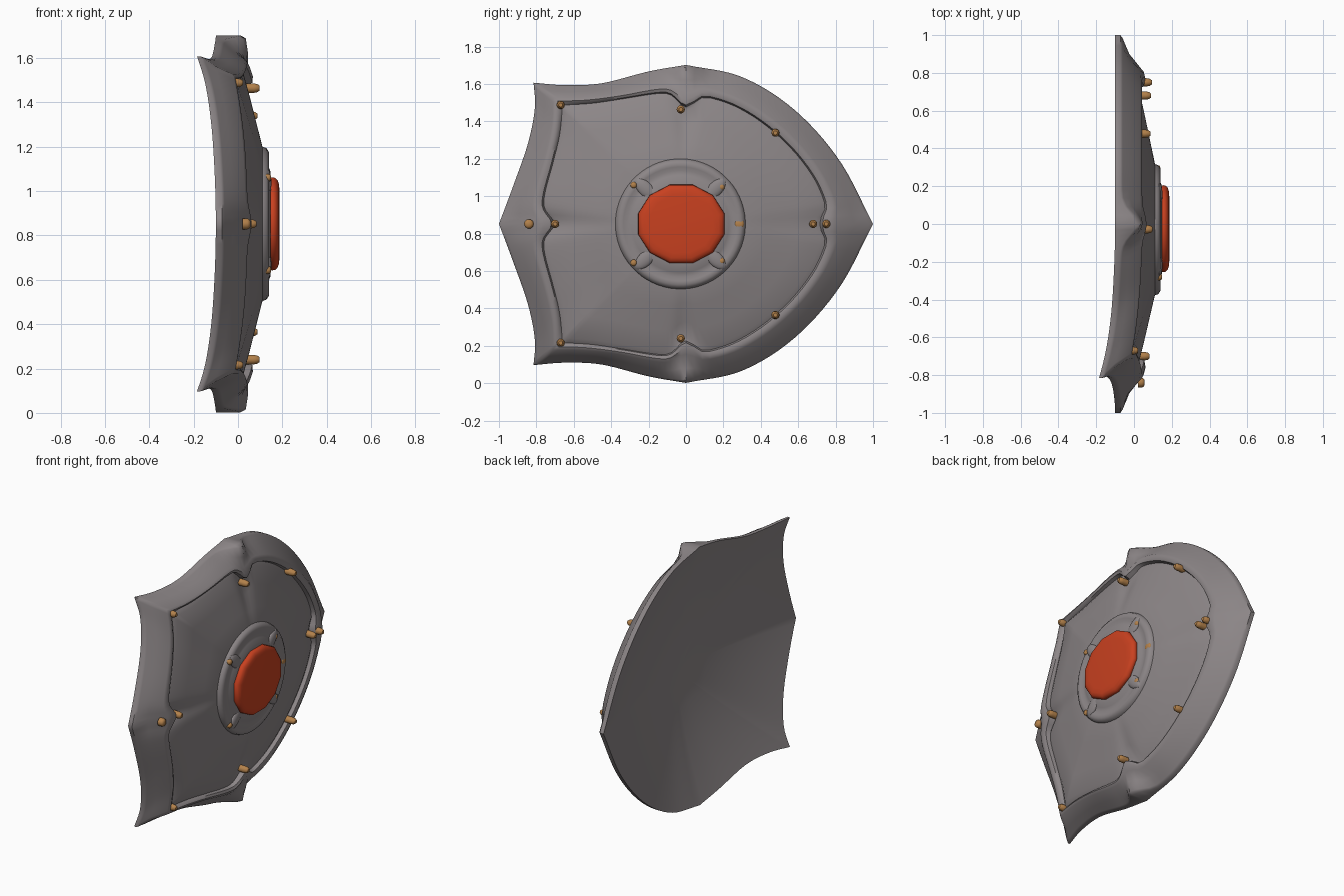
import bpy, bmesh, math
from mathutils import Vector

if "Cube" in bpy.data.objects:
    bpy.data.objects.remove(bpy.data.objects["Cube"])

ZC = 0.852      # height of the shield's long axis
N = 26          # samples per outline piece


def material(name, col):
    m = bpy.data.materials.new(name)
    m.diffuse_color = (*col, 1)
    m.use_nodes = True
    m.node_tree.nodes["Principled BSDF"].inputs["Base Color"].default_value = m.diffuse_color
    return m


STEEL = material("grey steel", (0.265, 0.24, 0.245))
RED = material("red gem", (0.58, 0.052, 0.014))
BRASS = material("brass", (0.45, 0.22, 0.07))


def finish(name, bm, mat, angle=40):
    bmesh.ops.recalc_face_normals(bm, faces=bm.faces[:])
    me = bpy.data.meshes.new(name)
    bm.to_mesh(me)
    bm.free()
    ob = bpy.data.objects.new(name, me)
    bpy.context.collection.objects.link(ob)
    me.materials.append(mat)
    bpy.ops.object.select_all(action='DESELECT')
    ob.select_set(True)
    bpy.context.view_layer.objects.active = ob
    bpy.ops.object.shade_smooth_by_angle(angle=math.radians(angle))
    return ob


def loft(name, rings, mat, angle=40):
    """Skin closed rings of (x, y, h) points; both ends are capped with a fan."""
    bm = bmesh.new()
    vs = [[bm.verts.new((x, y, h + ZC)) for x, y, h in r] for r in rings]
    for a, b in zip(vs, vs[1:]):
        for i in range(len(a)):
            j = (i + 1) % len(a)
            bm.faces.new((a[i], a[j], b[j], b[i]))
    for r in (vs[0], vs[-1]):
        mid = bm.verts.new(sum((v.co for v in r), Vector()) / len(r))
        for i in range(len(r)):
            bm.faces.new((r[i], r[(i + 1) % len(r)], mid))
    return finish(name, bm, mat, angle)


def spline(pts):
    """Catmull-Rom through points, N samples, end point left out."""
    p = [Vector(q) for q in pts]
    p = [2 * p[0] - p[1]] + p + [2 * p[-1] - p[-2]]
    out = []
    for k in range(N):
        f = k / N * (len(p) - 3)
        i = int(f)
        t = f - i
        a, b, c, d = p[i:i + 4]
        out.append(0.5 * (2 * b + (c - a) * t + (2 * a - 5 * b + 4 * c - d) * t * t
                          + (3 * b - a - 3 * c + d) * t ** 3))
    return out


# half outlines (y, h): rear point -> corner -> side peak -> tip
outer_half = (spline([(-1, 0), (-.925, .2), (-.845, .43), (-.808, .62), (-.815, .755)])
              + spline([(-.815, .755), (-.65, .742), (-.45, .752), (-.2, .815), (0, .85)])
              + spline([(0, .85), (.3, .785), (.58, .61), (.82, .34), (1, 0)]))
inner_half = (spline([(-.775, 0), (-.755, .16), (-.71, .33), (-.675, .48), (-.66, .635)])
              + spline([(-.66, .635), (-.5, .645), (-.33, .67), (-.17, .695), (0, .71)])
              + spline([(0, .71), (.27, .625), (.5, .465), (.68, .25), (.785, 0)]))
outer_half.append(Vector((1, 0)))
inner_half.append(Vector((.785, 0)))


def bump(d, w):
    return math.exp(-(d / w) ** 2)


samples = []
for i, (o, n) in enumerate(zip(outer_half, inner_half)):
    u = i / N
    corner = max(0, 1 - abs(u - 1)) ** 2.2           # 1 at the swept-back corner
    peak = bump(o.x, .08)                            # 1 at the side peak
    tip = bump(n.y, .07)                             # 1 at both ends of the long axis
    n = n.copy()
    n.y -= .085 * bump(n.x, .06)                     # inward notches of the rim
    n.x -= math.copysign(.07 * bump(n.y, .06), n.x)
    samples.append((o, n, corner, peak, tip))
# mirror to the lower half
full = samples + [(Vector((o.x, -o.y)), Vector((n.x, -n.y)), c, p, t)
                  for o, n, c, p, t in samples[-2:0:-1]]


def ring(t, xf):
    return [(xf(c, p, e), *o.lerp(n, t)) for o, n, c, p, e in full]


def boss_circle(r, mix, x_in, x_edge):
    """Blend from the rim's inner outline to the circle of the boss."""
    out = []
    for o, n, c, p, e in full:
        d = n - Vector((-.03, 0))
        q = n.lerp(Vector((-.03, 0)) + d.normalized() * r, mix)
        xe = x_edge - .025 * c
        out.append((xe + (x_in - xe) * mix, *q))
    return out


def back(c, p, e):
    return -.1 - .085 * c


def hollow(s):
    """Ring of the dished back at scale s of the outline."""
    deep = .07
    return [(deep + (back(c, p, e) - deep) * s ** 1.6, o.x * s, o.y * s)
            for o, n, c, p, e in full]


def crest(c, p, e):
    return .043 - .055 * c + .012 * p + .018 * e


# shield body: dished back, thin edge, bevelled rim, groove, domed panel
body = [hollow(s) for s in (.15, .3, .45, .6, .75, .88, .98)] + [
    ring(0, back),
    ring(0, lambda c, p, e: back(c, p, e) + .028 - .013 * c + .082 * p),
    ring(.06, lambda c, p, e: back(c, p, e) + .04 - .01 * c + .095 * p),
    ring(.35, lambda c, p, e: -.025 - .08 * c + .07 * p),
    ring(.68, lambda c, p, e: crest(c, p, e) - .01),
    ring(.82, lambda c, p, e: crest(c, p, e) + .012 * p),
    ring(.95, lambda c, p, e: crest(c, p, e) - .006 + .016 * p),
    ring(1.0, lambda c, p, e: .014 - .035 * c + .02 * p),
    boss_circle(.33, .06, .115, .02),
    boss_circle(.33, .35, .115, .022),
    boss_circle(.33, .7, .115, .022),
    boss_circle(.33, 1, .115, .02),
]
loft("shield_body", body, STEEL, 45)


def disc(r, x, cy=-.03, n=64, sy=1.0):
    return [(x, cy + r * sy * math.cos(2 * math.pi * (k + .5) / n),
             r * math.sin(2 * math.pi * (k + .5) / n)) for k in range(n)]


# round boss with a shallow channel and a raised seat
loft("boss", [disc(.35, .085), disc(.35, .105), disc(.342, .128), disc(.325, .139),
              disc(.305, .138), disc(.285, .131), disc(.26, .137), disc(.235, .147),
              disc(.2, .148)], STEEL, 50)
for k in range(4):                                   # four low claws round the gem
    a = math.pi / 4 + k * math.pi / 2
    bm = bmesh.new()
    bmesh.ops.create_uvsphere(bm, u_segments=16, v_segments=10, radius=1)
    for v in bm.verts:
        along, across = v.co.y * .075, v.co.z * .038
        v.co = Vector((v.co.x * .017 + .134,
                       -.03 + (.262 + along) * math.cos(a) - across * math.sin(a),
                       ZC + (.262 + along) * math.sin(a) + across * math.cos(a)))
    finish("boss_claw", bm, STEEL, 60)

# gem: twelve sided with a rounded top
loft("gem", [disc(r, x, -.025, 12, 1.1) for r, x in
             ((.205, .13), (.217, .153), (.215, .167), (.205, .178), (.188, .184),
              (.16, .187))], RED, 50)


def stud(y, h, x0, x1, r=.022):
    rings = []
    for s, f in ((1, 0), (1, .6), (.85, .85), (.5, 1)):
        rings.append([(x0 + (x1 - x0) * f, y + r * s * math.cos(k * math.pi / 5),
                       h + r * s * math.sin(k * math.pi / 5)) for k in range(10)])
    loft("stud", rings, BRASS, 50)


# studs on the long axis
for y, x1 in ((.75, .095), (.68, .09), (-.70, .083)):
    stud(y, 0, .02, x1)
# mirrored studs along the rim
for s in (1, -1):
    stud(.478, .487 * s, .015, .087)
    stud(-.028, .612 * s, .035, .098)
    stud(-.67, .636 * s, -.06, .022)
    for y, h in ((.19, .198), (-.28, .208)):         # nearly sunk pins on the boss
        stud(y, h * s, .12, .149, .018)
stud(.285, 0, .12, .139, .026)
stud(-.84, 0, .02, .056, .026)
